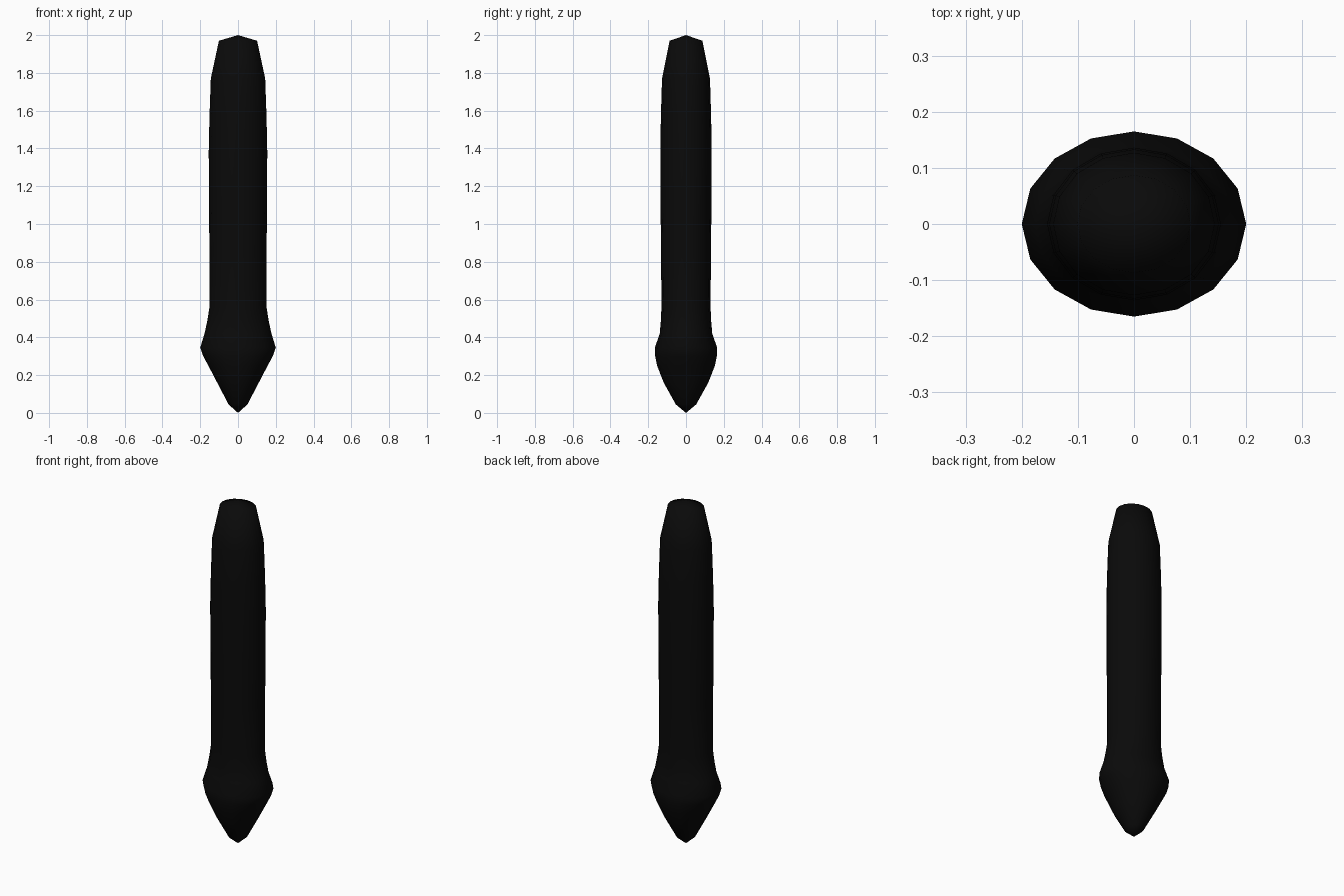
import bpy, bmesh, math

if "Cube" in bpy.data.objects:
    bpy.data.objects.remove(bpy.data.objects["Cube"])

SIDES = 16
# height, half width, half depth of each elliptical ring
RINGS = [
    (0.045, 0.050, 0.054), (0.16, 0.110, 0.118), (0.25, 0.157, 0.153),
    (0.30, 0.184, 0.163), (0.345, 0.200, 0.165), (0.42, 0.177, 0.139),
    (0.49, 0.162, 0.133), (0.56, 0.151, 0.130), (0.84, 0.151, 0.132),
    (1.12, 0.154, 0.135), (1.385, 0.155, 0.136), (1.57, 0.151, 0.133),
    (1.77, 0.144, 0.127), (1.97, 0.101, 0.087),
]

bm = bmesh.new()
loops = []
for z, rx, ry in RINGS:
    loops.append([bm.verts.new((rx * math.cos(a), ry * math.sin(a), z))
                  for a in (2 * math.pi * i / SIDES for i in range(SIDES))])

# Side walls
for lo, hi in zip(loops, loops[1:]):
    for i in range(SIDES):
        j = (i + 1) % SIDES
        bm.faces.new((lo[i], lo[j], hi[j], hi[i]))

# Pointed bottom tip and shallow top cap
tip = bm.verts.new((0, 0, 0))
crown = bm.verts.new((0, 0, 2.0))
for i in range(SIDES):
    j = (i + 1) % SIDES
    bm.faces.new((tip, loops[0][j], loops[0][i]))
    bm.faces.new((crown, loops[-1][i], loops[-1][j]))

for f in bm.faces:
    f.smooth = True
mesh = bpy.data.meshes.new("pointed_shaft")
bm.to_mesh(mesh)
bm.free()
shaft = bpy.data.objects.new("pointed_shaft", mesh)
bpy.context.collection.objects.link(shaft)

# Black finish
black = bpy.data.materials.new("black")
black.diffuse_color = (0.003, 0.003, 0.003, 1)
black.use_nodes = True
black.node_tree.nodes["Principled BSDF"].inputs["Base Color"].default_value = black.diffuse_color
mesh.materials.append(black)
